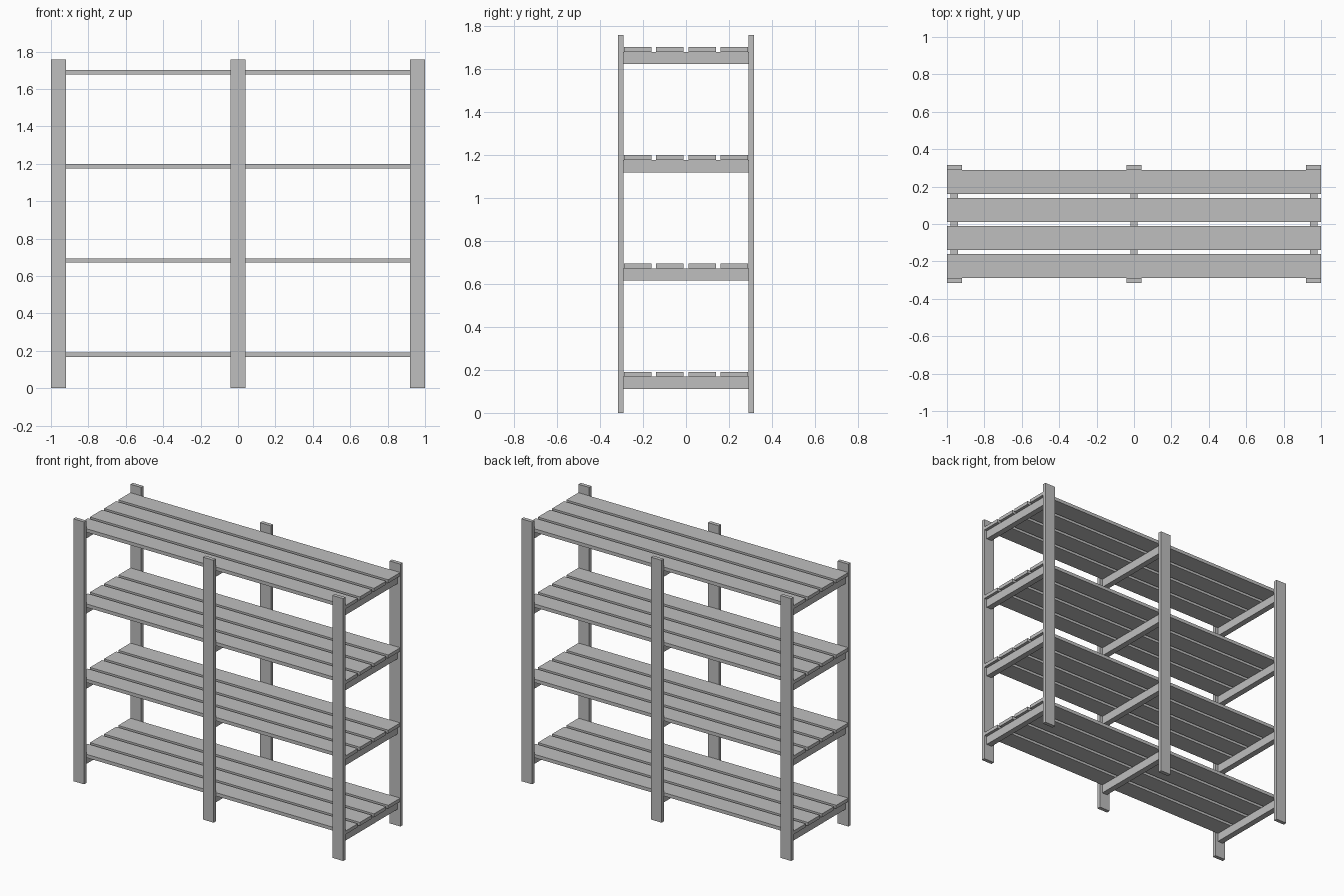
import bpy
import bmesh
from mathutils import Matrix, Vector

default = bpy.data.objects.get("Cube")
if default:
    bpy.data.objects.remove(default, do_unlink=True)

# Single plain grey for the whole rack
GREY = (0.52, 0.52, 0.52, 1.0)
grey = bpy.data.materials.new("plain grey")
grey.use_nodes = True
grey.diffuse_color = GREY
grey.node_tree.nodes["Principled BSDF"].inputs["Base Color"].default_value = GREY


def board(name, centre, size):
    """Add one rectangular board."""
    mesh = bpy.data.meshes.new(name)
    bm = bmesh.new()
    matrix = Matrix.Translation(Vector(centre)) @ Matrix.Diagonal((*size, 1.0))
    bmesh.ops.create_cube(bm, size=1.0, matrix=matrix)
    bm.to_mesh(mesh)
    bm.free()
    mesh.materials.append(grey)
    obj = bpy.data.objects.new(name, mesh)
    bpy.context.collection.objects.link(obj)
    return obj


HEIGHT = 1.757
POST_WIDTH, POST_DEPTH = 0.08, 0.025
INNER_DEPTH = 0.58
SLAT_WIDTH, SLAT_PITCH, SLAT_THICK = 0.1275, 0.15, 0.023
BEARER_WIDTH, BEARER_HEIGHT = 0.04, 0.057
FIRST_TOP, SHELF_PITCH = 0.191, 0.5035
columns = {"right": -0.96, "middle": 0.0, "left": 0.96}

# Upright posts, front and back
for side, x in columns.items():
    for end, sign in (("front", -1), ("back", 1)):
        y = sign * (INNER_DEPTH + POST_DEPTH) / 2
        board(f"{end}_{side}_post", (x, y, HEIGHT / 2), (POST_WIDTH, POST_DEPTH, HEIGHT))

# Shelves: four long slats resting on three cross bearers
for level in range(4):
    top = FIRST_TOP + level * SHELF_PITCH
    for i in range(4):
        board(f"shelf_{level + 1}_slat_{i + 1}",
              (0, (i - 1.5) * SLAT_PITCH, top - SLAT_THICK / 2),
              (2.0, SLAT_WIDTH, SLAT_THICK))
    for side, x in columns.items():
        board(f"shelf_{level + 1}_{side}_bearer",
              (x, 0, top - SLAT_THICK - BEARER_HEIGHT / 2),
              (BEARER_WIDTH, INNER_DEPTH, BEARER_HEIGHT))
